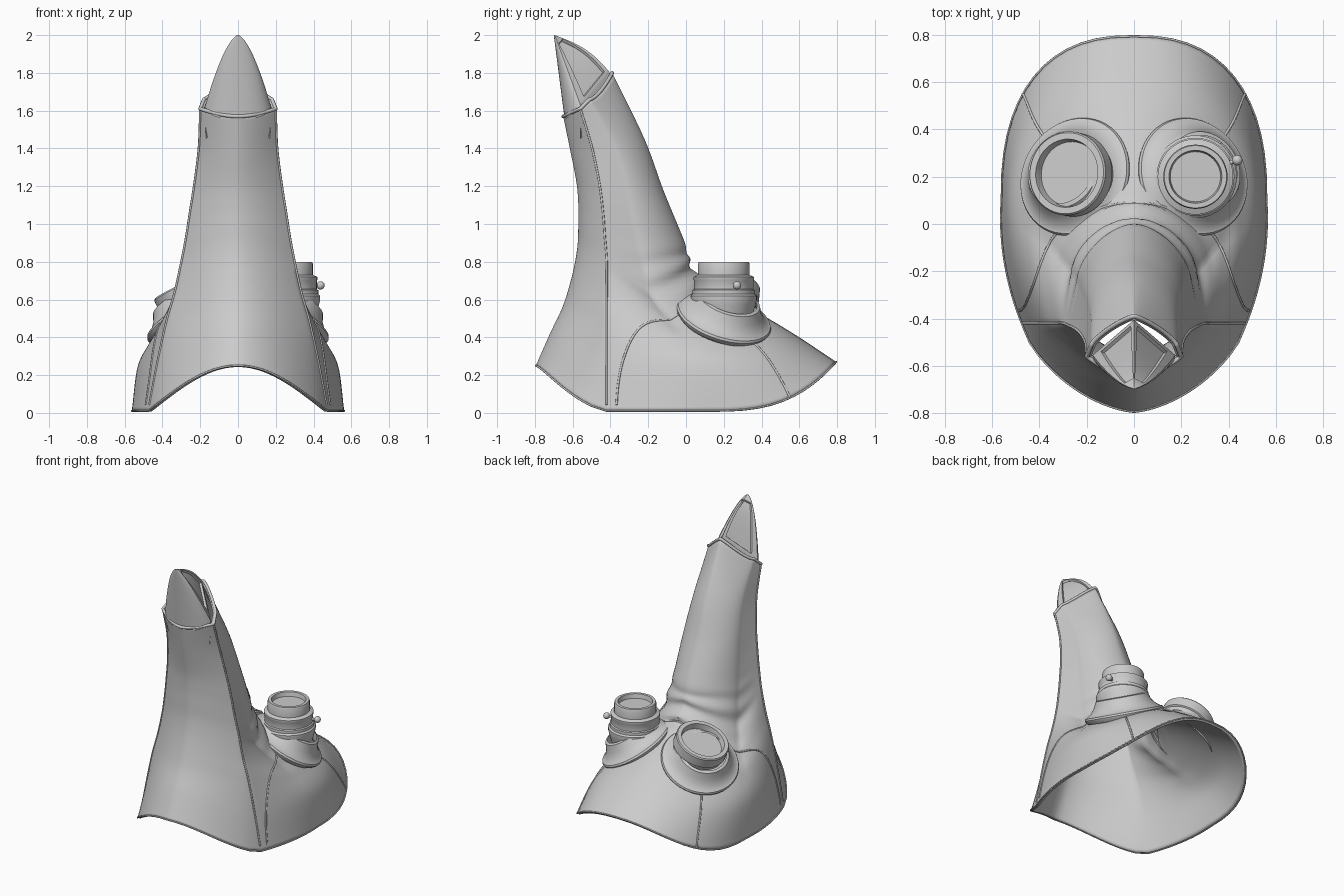
import bpy, bmesh, math
from mathutils import Vector

old = bpy.data.objects.get("Cube")
if old:
    bpy.data.objects.remove(old, do_unlink=True)

grey = bpy.data.materials.new("leather_grey")
grey.use_nodes = True
grey.diffuse_color = (0.6, 0.6, 0.6, 1)
grey.node_tree.nodes["Principled BSDF"].inputs["Base Color"].default_value = (0.6, 0.6, 0.6, 1)


def finish(obj, angle=40):
    obj.data.materials.append(grey)
    bpy.ops.object.select_all(action="DESELECT")
    obj.select_set(True)
    bpy.context.view_layer.objects.active = obj
    bpy.ops.object.shade_smooth_by_angle(angle=math.radians(angle))
    return obj


def from_bmesh(name, bm):
    mesh = bpy.data.meshes.new(name)
    bm.to_mesh(mesh)
    bm.free()
    obj = bpy.data.objects.new(name, mesh)
    bpy.context.collection.objects.link(obj)
    return obj


def add_grid(bm, rows, closed=False):
    """Skin rows of points with quads, returning the faces row by row."""
    verts = [[bm.verts.new(p) for p in row] for row in rows]
    n = len(rows[0])
    return [[bm.faces.new((a[j], a[(j + 1) % n], b[(j + 1) % n], b[j]))
             for j in range(n if closed else n - 1)]
            for a, b in zip(verts, verts[1:])]


# Mask sections from rim to beak lip:
# back y z, side x y z, seam x y z, front y z, corner sharpness
SECTIONS = [
    (.795, .27, .56, .10, .01, .475, -.42, .01, -.795, .25, .82),
    (.60, .40, .53, .05, .25, .43, -.42, .25, -.72, .42, .9),
    (.40, .52, .45, -.02, .39, .38, -.42, .48, -.65, .57, 1),
    (.22, .61, .37, -.08, .48, .335, -.42, .64, -.60, .74, 1),
    (.10, .68, .285, -.18, .61, .30, -.42, .80, -.575, .88, 1.1),
    (.02, .80, .25, -.23, .78, .275, -.43, .93, -.57, 1.0, 1.15),
    (-.01, .91, .23, -.27, .94, .255, -.44, 1.06, -.57, 1.1, 1.2),
    (-.12, 1.18, .205, -.32, 1.19, .23, -.46, 1.22, -.58, 1.22, 1.2),
    (-.22, 1.45, .185, -.39, 1.42, .207, -.50, 1.41, -.615, 1.4, 1.3),
    (-.39, 1.80, .18, -.51, 1.66, .20, -.56, 1.61, -.65, 1.57, 1.6),
]
TOP = len(SECTIONS) - 1


def section(v):
    """Smoothly blended section at height index v."""
    i = min(int(v), TOP - 1)
    t = v - i
    a, b, c, d = (SECTIONS[min(max(k, 0), TOP)] for k in range(i - 1, i + 3))
    return [q + .5 * t * (r - p + t * (2 * p - 5 * q + 4 * r - s + t * (3 * (q - r) + s - p)))
            for p, q, r, s in zip(a, b, c, d)]


def surface(u, v, side=1):
    """Point on the mask: u runs back 0, side 1, seam 2, front 3."""
    by, bz, sx, sy, sz, ex, ey, ez, fy, fz, power = section(v)
    if u <= 1:
        sn, cs = math.sin(u * math.pi / 2), max(0, math.cos(u * math.pi / 2))
        x, y, z = sx * sn ** power, sy + (by - sy) * cs ** power, sz + (bz - sz) * cs ** 2.5
    elif u <= 2:
        t = u - 1
        bulge = .12 * t * (1 - t) * max(0, 1 - v / 4)
        x, y, z = sx + (ex - sx) * t + bulge, sy + (ey - sy) * t, sz + (ez - sz) * t
    else:
        t = u - 2
        round_out = max(0, 1 - (1 - t) ** 1.8) ** min(1, .7 + .15 * v)
        x = ex * (1 - t)
        y = ey + (fy - ey) * (.9 * round_out + .1 * t)
        z = ez + (fz - ez) * math.sin(t * math.pi / 2)
    # folds where the beak meets the face
    fold = math.sin(2 * math.pi * (v * 1.2 + u * .7)) * math.exp(-((v - 4.5) / .9) ** 2)
    k = 1 + .05 * fold * max(0, 1 - u / 1.8)
    return Vector((side * x * k, -.35 + (y + .35) * k, z))


# Leather shell
us = [3 * i / 42 for i in range(43)]
STEPS = 7
bm = bmesh.new()
add_grid(bm, [[surface(u, i / STEPS) for u in us]
              + [surface(u, i / STEPS, -1) for u in us[-2:0:-1]]
              for i in range(TOP * STEPS + 1)], closed=True)
bmesh.ops.recalc_face_normals(bm, faces=bm.faces)
shell = from_bmesh("mask_shell", bm)
thick = shell.modifiers.new("thickness", "SOLIDIFY")
thick.thickness = .018
thick.offset = -1
finish(shell, 50)


def bead(name, points, radius, cyclic=False):
    """Raised piping along a path."""
    curve = bpy.data.curves.new(name, "CURVE")
    curve.dimensions = "3D"
    curve.bevel_depth = radius
    curve.bevel_resolution = 2
    curve.use_fill_caps = True
    spline = curve.splines.new("POLY")
    spline.points.add(len(points) - 1)
    for p, co in zip(spline.points, points):
        p.co = (*co, 1)
    spline.use_cyclic_u = cyclic
    spline.use_smooth = True
    obj = bpy.data.objects.new(name, curve)
    bpy.context.collection.objects.link(obj)
    curve.materials.append(grey)
    return obj


# Piping on rim, lip and seams
for name, v, r in (("rim_piping", 0, .005), ("beak_lip", TOP, .01)):
    bead(name, [surface(u, v) for u in us] + [surface(u, v, -1) for u in us[-2:0:-1]], r, True)
# each seam gives u for a height v, and its v range
SEAMS = {
    "front_seam": (lambda v: 2, .2, TOP),
    "cheek_seam": (lambda v: 1.9 * max(0, 1 - (v / 4) ** 2.2) ** .75, .2, 4),
    "temple_seam": (lambda v: .6 - .05 * v, 0, 1.8),
}
for side, label in ((1, "left_"), (-1, "right_")):
    for name, (path, start, end) in SEAMS.items():
        stops = [start + (end - start) * i / 90 for i in range(91)]
        bead(label + name, [surface(path(v), v, side) for v in stops], .006)


# Beak tip with two recessed panels behind
def tip_edge(s, side):
    return Vector((side * .175 * (1 - s) ** .62, -.555 - .14 * s, 1.62 + .38 * s))


def tip_ridge(s):
    hump = .02 * math.sin(math.pi * s)
    return Vector((0, -.405 - .29 * s + hump, 1.805 + .195 * s + hump))


bm = bmesh.new()
heights = [1 - (1 - i / 24) ** 1.5 for i in range(25)]
SINK = Vector((0, -.02, -.12))
front_rows = []
for s in heights:
    edge = tip_edge(s, 1)
    depth = -.642 - .058 * s - edge.y
    front_rows.append([Vector((edge.x * math.cos(a), edge.y + depth * math.sin(a),
                               edge.z - .07 * (1 - s) * math.sin(a)))
                       for a in (math.pi * j / 24 for j in range(25))])
add_grid(bm, front_rows)
for side in (1, -1):
    rows = [[tip_edge(s, side).lerp(tip_ridge(s), j / 12) for j in range(13)] for s in heights]
    rows.insert(0, [p * .97 + SINK for p in rows[0]])
    faces = add_grid(bm, rows)
    flat = [f for row in faces for f in row]
    bmesh.ops.recalc_face_normals(bm, faces=flat)
    bm.normal_update()
    if faces[8][5].normal.y < 0:
        bmesh.ops.reverse_faces(bm, faces=flat)
    panel = [f for row in faces[2:19] for f in row[2:-1]]
    bmesh.ops.inset_region(bm, faces=panel, thickness=.004, depth=-.014)
bmesh.ops.remove_doubles(bm, verts=bm.verts, dist=.0005)
finish(from_bmesh("beak_tip", bm), 35)


def lathe(name, profile, location, axis):
    """Turn (radius, height) points around an axis."""
    bm = bmesh.new()
    count = 48
    add_grid(bm, [[(r * math.cos(k * math.tau / count), r * math.sin(k * math.tau / count), h)
                   for k in range(count)] for r, h in profile], closed=True)
    bmesh.ops.remove_doubles(bm, verts=bm.verts, dist=.0001)
    bmesh.ops.recalc_face_normals(bm, faces=bm.faces)
    obj = from_bmesh(name, bm)
    obj.location = location
    obj.rotation_euler = Vector(axis).to_track_quat("Z", "Y").to_euler()
    return finish(obj, 32)


# Leather flanges around both eyes
FLANGE = [(.24, -.03), (.255, -.012), (.259, 0), (.253, .012), (.244, .014),
          (.215, .035), (.19, .065), (.168, .11), (.15, .115)]
for side, label in ((1, "left"), (-1, "right")):
    lathe(label + "_eye_flange", FLANGE, (side * .25, .2, .505), (side * .46, .27, .85))

# Tall stepped eyepiece
lathe("left_eyepiece", [(.155, .52), (.168, .57), (.175, .60), (.175, .62), (.165, .63), (.165, .65),
                        (.157, .655), (.157, .70), (.16, .705), (.16, .72), (.136, .73), (.136, .79),
                        (.132, .80), (.112, .80), (.106, .77), (0, .77)], (.26, .2, 0), (0, 0, 1))
bead("focus_knob_stem", [(.38, .25, .675), (.43, .268, .675)], .009)
bpy.ops.mesh.primitive_uv_sphere_add(segments=20, ring_count=12, radius=.022, location=(.437, .27, .675))
bpy.context.object.name = "focus_knob"
finish(bpy.context.object, 60)

# Short tilted eyepiece
lathe("right_eyepiece", [(.165, -.11), (.168, -.08), (.178, -.075), (.178, -.008), (.172, 0),
                         (.145, 0), (.137, -.04), (0, -.04)], (-.285, .215, .675), (-.42, .08, .9))
